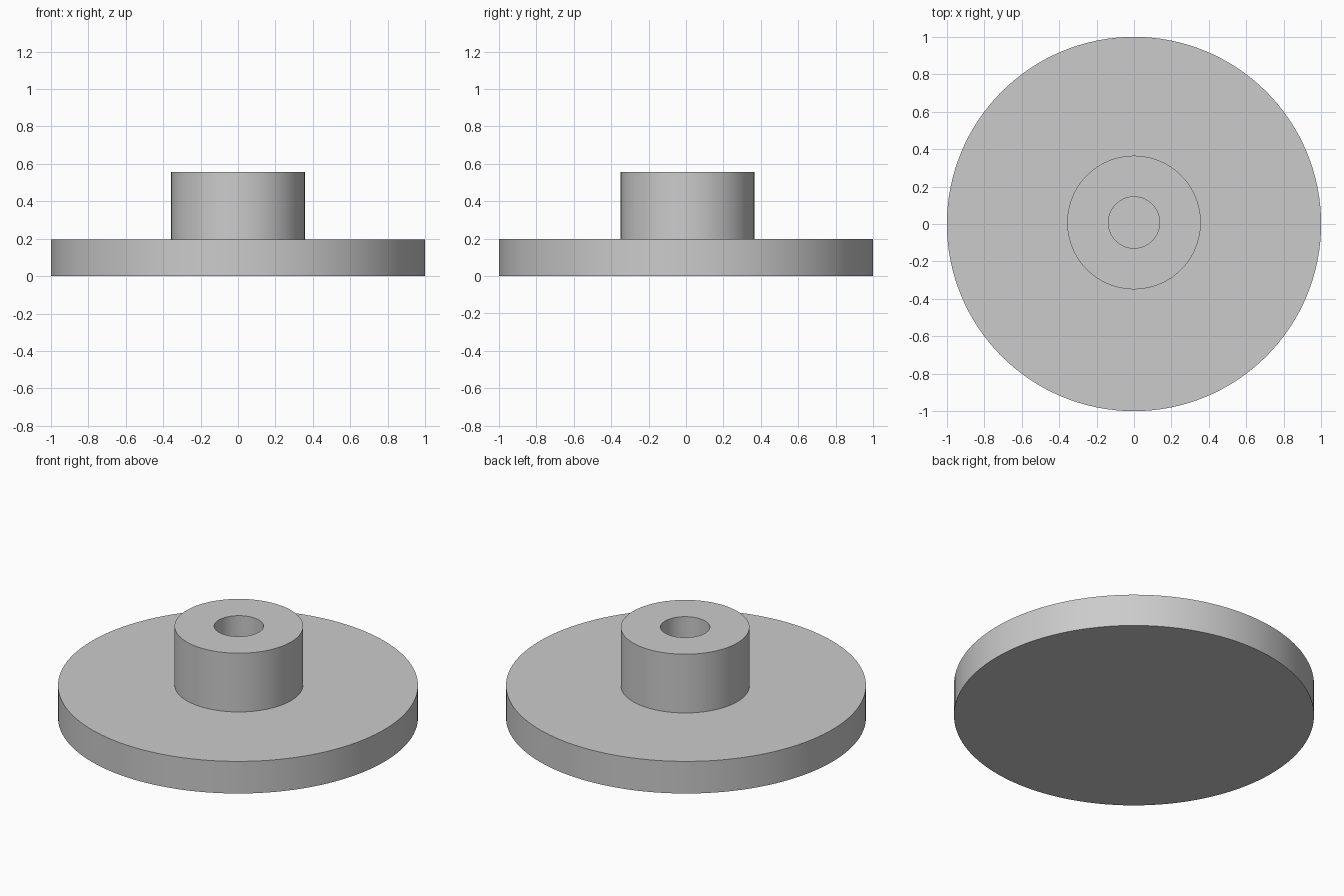
import bpy
import bmesh
import math
from mathutils import Vector

if "Cube" in bpy.data.objects:
    bpy.data.objects.remove(bpy.data.objects["Cube"])

SEGMENTS = 128


def lathe(name, profile, location=(0, 0, 0)):
    """Spin an (r, z) profile around the z axis."""
    bm = bmesh.new()
    verts = [bm.verts.new(Vector((r, 0, z))) for r, z in profile]
    edges = [bm.edges.new(pair) for pair in zip(verts, verts[1:])]
    bmesh.ops.spin(bm, geom=verts + edges, cent=(0, 0, 0), axis=(0, 0, 1),
                   angle=math.tau, steps=SEGMENTS, use_duplicate=False)
    bmesh.ops.remove_doubles(bm, verts=bm.verts, dist=1e-5)
    bmesh.ops.recalc_face_normals(bm, faces=bm.faces)
    mesh = bpy.data.meshes.new(name)
    bm.to_mesh(mesh)
    bm.free()
    obj = bpy.data.objects.new(name, mesh)
    obj.location = location
    bpy.context.collection.objects.link(obj)
    bpy.ops.object.select_all(action='DESELECT')
    obj.select_set(True)
    bpy.context.view_layer.objects.active = obj
    bpy.ops.object.shade_smooth_by_angle(angle=math.radians(30))
    return obj


# Solid base disc
lathe("base_disc", [(0, 0), (1, 0), (1, 0.197), (0, 0.197)])

# Hollow hub on the disc, its bore ending at the disc top
lathe("hub", [(0.137, 0.197), (0.357, 0.197), (0.357, 0.557),
              (0.137, 0.557), (0.137, 0.197)], location=(0, 0.008, 0))
